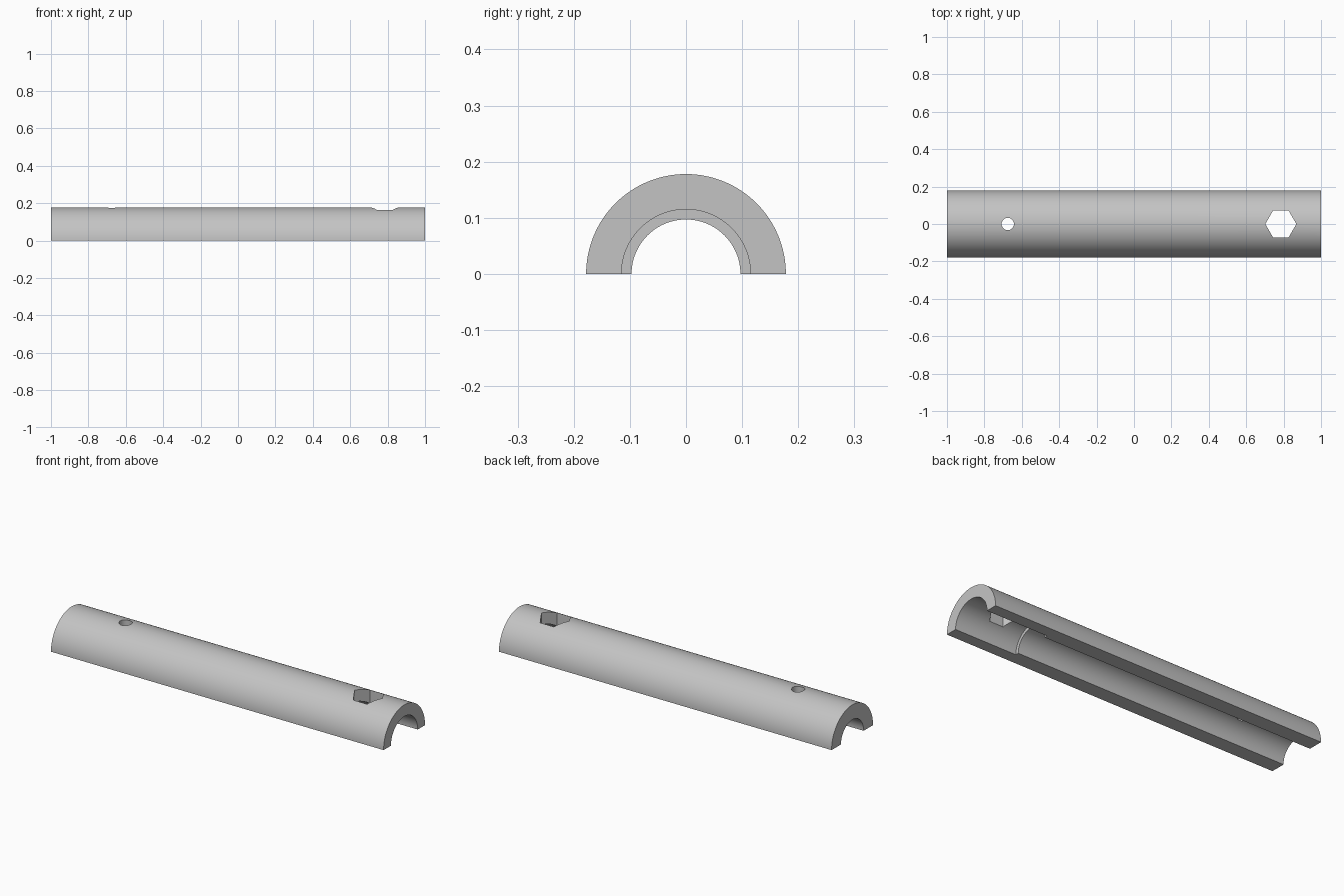
import bpy, bmesh, math

cube = bpy.data.objects.get("Cube")
if cube:
    bpy.data.objects.remove(cube, do_unlink=True)

OUTER, BORE, WIDE_BORE = 0.178, 0.097, 0.115
STEP_X = 0.63
SEGMENTS = 64

grey = bpy.data.materials.new("plain grey")
grey.use_nodes = True
colour = (0.55, 0.55, 0.55, 1)
grey.diffuse_color = colour
grey.node_tree.nodes["Principled BSDF"].inputs["Base Color"].default_value = colour


# Half tube: the stepped wall section (x, radius) swept through half a turn
section = [(-1, OUTER), (1, OUTER), (1, WIDE_BORE), (STEP_X, WIDE_BORE),
           (STEP_X, BORE), (-1, BORE)]
bm = bmesh.new()
rings = []
for i in range(SEGMENTS + 1):
    a = math.pi * i / SEGMENTS
    rings.append([bm.verts.new((x, r * math.cos(a), r * math.sin(a)))
                  for x, r in section])
n = len(section)
for a, b in zip(rings, rings[1:]):
    for k in range(n):
        m = (k + 1) % n
        bm.faces.new((a[k], a[m], b[m], b[k]))
bm.faces.new(rings[0])
bm.faces.new(rings[-1])
bmesh.ops.recalc_face_normals(bm, faces=bm.faces)
mesh = bpy.data.meshes.new("half_tube")
bm.to_mesh(mesh)
bm.free()
tube = bpy.data.objects.new("half_tube", mesh)
bpy.context.collection.objects.link(tube)
mesh.materials.append(grey)


# Vertical openings through the top of the wall
def cut_hole(name, sides, radius, x, turn):
    bpy.ops.mesh.primitive_cylinder_add(vertices=sides, radius=radius, depth=0.3,
                                        location=(x, 0, 0.2), rotation=(0, 0, turn))
    cutter = bpy.context.object
    cutter.name = name
    cutter.hide_render = True
    cutter.data.materials.append(grey)
    mod = tube.modifiers.new(name, "BOOLEAN")
    mod.operation = "DIFFERENCE"
    mod.solver = "EXACT"
    mod.object = cutter
    bpy.ops.object.select_all(action="DESELECT")
    tube.select_set(True)
    bpy.context.view_layer.objects.active = tube
    bpy.ops.object.modifier_apply(modifier=name)
    bpy.data.objects.remove(cutter, do_unlink=True)


cut_hole("hex_opening", 6, 0.083, 0.785, math.radians(30))
cut_hole("round_hole", 32, 0.033, -0.675, 0)

bpy.ops.object.shade_smooth_by_angle(angle=math.radians(30))
